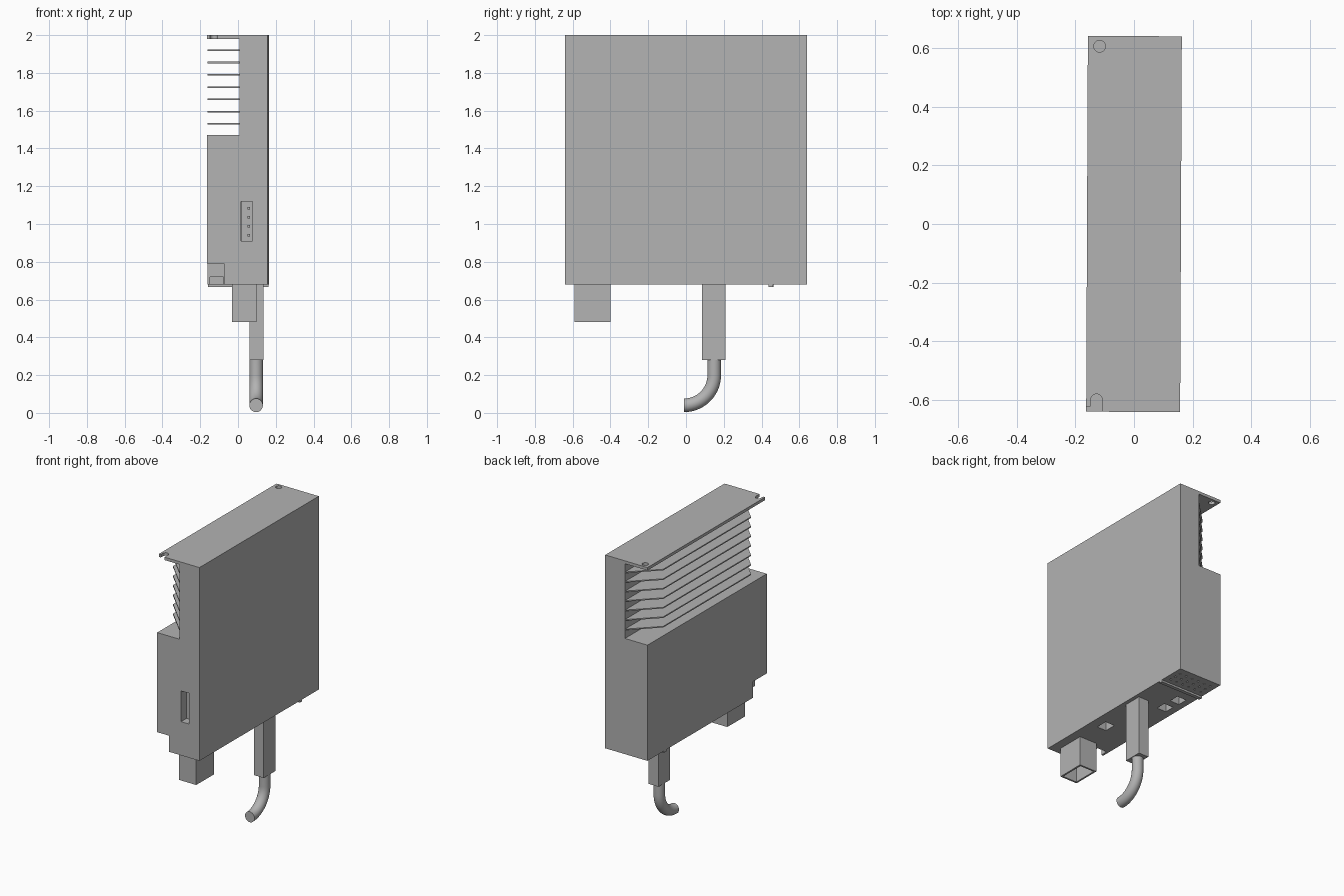
import bpy, bmesh, math
from mathutils import Matrix

old = bpy.data.objects.get("Cube")
if old:
    bpy.data.objects.remove(old, do_unlink=True)

GREY = (0.45, 0.45, 0.45, 1)
mat = bpy.data.materials.new("plain grey")
mat.use_nodes = True
mat.diffuse_color = GREY
mat.node_tree.nodes["Principled BSDF"].inputs["Base Color"].default_value = GREY
parts = []


def finish(name, bm):
    bmesh.ops.recalc_face_normals(bm, faces=bm.faces)
    me = bpy.data.meshes.new(name)
    bm.to_mesh(me)
    bm.free()
    me.materials.append(mat)
    ob = bpy.data.objects.new(name, me)
    bpy.context.collection.objects.link(ob)
    parts.append(ob)
    return ob


def add_box(bm, x0, x1, y0, y1, z0, z1):
    m = Matrix.Translation(((x0 + x1) / 2, (y0 + y1) / 2, (z0 + z1) / 2))
    bmesh.ops.create_cube(bm, size=1, matrix=m @ Matrix.Diagonal((x1 - x0, y1 - y0, z1 - z0, 1)))


def box(name, *dims):
    bm = bmesh.new()
    add_box(bm, *dims)
    return finish(name, bm)


def cylinder(name, x, y, r, z0, z1):
    bm = bmesh.new()
    bmesh.ops.create_cone(bm, cap_ends=True, segments=32, radius1=r, radius2=r, depth=z1 - z0,
                          matrix=Matrix.Translation((x, y, (z0 + z1) / 2)))
    return finish(name, bm)


def extrude(name, points, vec):
    bm = bmesh.new()
    face = bm.faces.new([bm.verts.new(p) for p in points])
    geom = bmesh.ops.extrude_face_region(bm, geom=[face])["geom"]
    bmesh.ops.translate(bm, vec=vec, verts=[v for v in geom if isinstance(v, bmesh.types.BMVert)])
    return finish(name, bm)


def cut(ob, cutter):
    mod = ob.modifiers.new("cut", "BOOLEAN")
    mod.operation, mod.solver, mod.object = "DIFFERENCE", "EXACT", cutter
    bpy.context.view_layer.objects.active = ob
    bpy.ops.object.modifier_apply(modifier=mod.name)
    parts.remove(cutter)
    bpy.data.objects.remove(cutter, do_unlink=True)


# Housing: C-shaped section with an overhanging top plate
W, D, BASE = 0.16, 0.64, 0.68
section = [(-W, BASE), (W, BASE), (W, 2), (-W, 2), (-W, 1.98), (0.01, 1.98), (0.01, 1.47), (-W, 1.47)]
housing = extrude("housing", [(x, -D, z) for x, z in section], (0, 2 * D, 0))

# Mounting slot, corner relief and hole in the top plate
cut(housing, cylinder("hole", -0.12, 0.605, 0.02, 1.95, 2.05))
cut(housing, cylinder("slot_end", -0.125, -0.6, 0.02, 1.95, 2.05))
cut(housing, box("slot", -0.145, -0.105, -0.7, -0.6, 1.95, 2.05))
cut(housing, box("relief", -0.2, -0.14, -0.7, -0.622, 1.95, 2.05))

# Lower front mounting notch with a deeper pocket
cut(housing, box("notch", -0.2, -0.07, -0.7, -0.49, 0.6, 0.79))
cut(housing, box("pocket", -0.145, -0.075, -0.5, -0.44, 0.6, 0.72))

# Front socket recess and openings in the underside
cut(housing, box("socket", 0.02, 0.08, -0.7, -0.58, 0.91, 1.12))
for x, y, w, d in [(0.06, -0.2, 0.035, 0.04), (-0.075, 0.21, 0.035, 0.035), (-0.08, 0.33, 0.035, 0.035)]:
    cut(housing, box("opening", x - w, x + w, y - d, y + d, 0.6, 0.8))

# Vent grid behind the rail
bm = bmesh.new()
for i in range(6):
    for j in range(3):
        x, y = -0.12 + i * 0.048, 0.5 + j * 0.045
        add_box(bm, x - 0.006, x + 0.006, y - 0.006, y + 0.006, 0.6, 0.7)
cut(housing, finish("vents", bm))

# Socket pins
for i in range(4):
    z = 0.94 + i * 0.048
    box("socket_pin", 0.053, 0.065, -0.6, -0.57, z - 0.007, z + 0.007)

# Cooling fins with angled ends
for i in range(7):
    z = 1.53 + i * 0.065
    outline = [(0.015, -D), (0.015, D), (0.01, D), (-W, 0.47), (-W, -0.47), (0.01, -D)]
    extrude("cooling_fin", [(x, y, z - 0.004) for x, y in outline], (0, 0, 0.008))

# Underside rail
box("bottom_rail", -W, W, 0.438, 0.462, 0.667, 0.69)

# Hollow connector shell
shell = box("connector_shell", -0.03, 0.1, -0.59, -0.4, 0.48, 0.69)
cut(shell, box("cavity", -0.018, 0.088, -0.578, -0.412, 0.4, 0.66))

# Plug and bent cable
box("plug", 0.06, 0.135, 0.085, 0.21, 0.28, 0.69)
bm = bmesh.new()
R, SIDES, STEPS = 0.16, 24, 14
centres = [(0.15, 0.29, 0)]
for i in range(STEPS + 1):
    a = math.pi / 2 * i / STEPS
    centres.append((-0.01 + R * math.cos(a), 0.2 - R * math.sin(a), a))
rings = []
for cy, cz, a in centres:
    ring = []
    for k in range(SIDES):
        t = 2 * math.pi * k / SIDES
        u = 0.036 * math.cos(t)
        ring.append(bm.verts.new((0.096 + 0.036 * math.sin(t), cy + u * math.cos(a), cz - u * math.sin(a))))
    rings.append(ring)
for p, q in zip(rings, rings[1:]):
    for k in range(SIDES):
        n = (k + 1) % SIDES
        bm.faces.new((p[k], p[n], q[n], q[k]))
bm.faces.new(rings[0])
bm.faces.new(rings[-1])
cable = finish("cable", bm)
bpy.ops.object.select_all(action="DESELECT")
cable.select_set(True)
bpy.context.view_layer.objects.active = cable
bpy.ops.object.shade_smooth_by_angle(angle=math.radians(40))

# Slight turn of the whole unit
for ob in parts:
    ob.data.transform(Matrix.Rotation(-0.0045, 4, "Z"))
